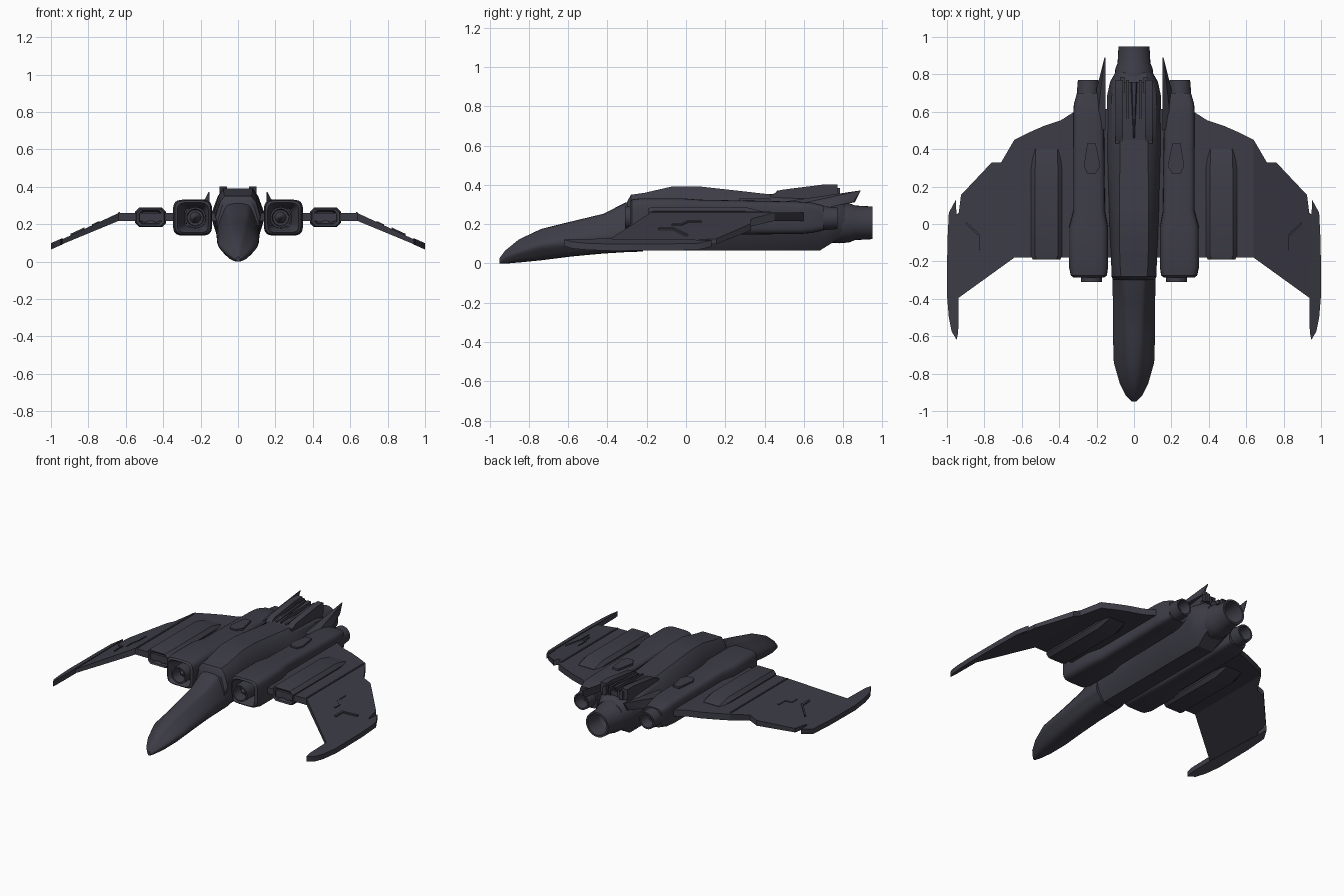
import bpy, bmesh, math
from mathutils import Vector

hull_mat = bpy.data.materials.new("dark_slate_grey")
hull_mat.diffuse_color = (0.047, 0.046, 0.063, 1)


def finish(name, bm, mirror=False):
    bmesh.ops.recalc_face_normals(bm, faces=bm.faces)
    me = bpy.data.meshes.new(name)
    bm.to_mesh(me)
    bm.free()
    ob = bpy.data.objects.new(name, me)
    bpy.context.collection.objects.link(ob)
    me.materials.append(hull_mat)
    if mirror:
        ob.modifiers.new("mirror", 'MIRROR')
    return ob


def loft(name, rings, mirror=False):
    bm = bmesh.new()
    vs = [[bm.verts.new(p) for p in r] for r in rings]
    n = len(rings[0])
    for a, b in zip(vs, vs[1:]):
        for i in range(n):
            bm.faces.new((a[i], a[(i + 1) % n], b[(i + 1) % n], b[i]))
    bm.faces.new(vs[0])
    bm.faces.new(vs[-1])
    return finish(name, bm, mirror)


def lathe(name, cx, cz, prof, mirror=False, n=28):
    rings = [[(cx + r * math.cos(2 * math.pi * i / n), y, cz + r * math.sin(2 * math.pi * i / n))
              for i in range(n)] for y, r in prof]
    return loft(name, rings, mirror)


def box_ring(y, x0, x1, z0, z1, e=0.4, n=28):
    """rounded-square cross-section"""
    out = []
    for i in range(n):
        a = 2 * math.pi * (i + 0.5) / n
        c, s = math.cos(a), math.sin(a)
        out.append(((x0 + x1) / 2 + (x1 - x0) / 2 * math.copysign(abs(c) ** e, c), y,
                    (z0 + z1) / 2 + (z1 - z0) / 2 * math.copysign(abs(s) ** e, s)))
    return out


def chamfer_ring(y, x0, x1, z0, z1, c):
    return [(x, y, z) for x, z in ((x0 + c, z0), (x1 - c, z0), (x1, z0 + c), (x1, z1 - c),
                                   (x1 - c, z1), (x0 + c, z1), (x0, z1 - c), (x0, z0 + c))]


def body_ring(y, zb, kw, w, zm, sw, zs, tw, zt, sub=1):
    """fuselage cross-section: keel, flank, shoulder, top"""
    half = [(kw, zb), ((kw + w) / 2 * 1.12, zb + (zm - zb) * 0.4), (w, zm), (sw, zs), (tw, zt)]
    pts = half + [(-x, z) for x, z in reversed(half)]
    n, out = len(pts), []
    for i in range(n):
        p = [Vector(pts[(i + k) % n]) for k in (-1, 0, 1, 2)]
        for j in range(sub):
            t = j / sub
            q = 0.5 * (2 * p[1] + (p[2] - p[0]) * t + (2 * p[0] - 5 * p[1] + 4 * p[2] - p[3]) * t * t
                       + (3 * p[1] - p[0] - 3 * p[2] + p[3]) * t ** 3)
            out.append((q.x, y, q.y))
    return out


def wing_z(x):
    return 0.238 if x <= 0.64 else 0.238 - 0.44 * (x - 0.64)


def plate(name, outline, lo, hi, zf=wing_z, tip=1.0):
    """plan-view outline given thickness about a height rule, mirrored"""
    bm = bmesh.new()
    def k(x):
        return 1 if x <= 0.64 else 1 + (tip - 1) * (x - 0.64) / 0.36
    a = [bm.verts.new((x, y, zf(x) + lo * k(x))) for x, y in outline]
    b = [bm.verts.new((x, y, zf(x) + hi * k(x))) for x, y in outline]
    n = len(a)
    bm.faces.new(a)
    bm.faces.new(b)
    for i in range(n):
        bm.faces.new((a[i], a[(i + 1) % n], b[(i + 1) % n], b[i]))
    return finish(name, bm, True)


def hull(name, pts, mirror=True):
    bm = bmesh.new()
    for p in pts:
        bm.verts.new(p)
    r = bmesh.ops.convex_hull(bm, input=bm.verts)
    bmesh.ops.delete(bm, geom=[v for v in bm.verts if not v.link_faces], context='VERTS')
    return finish(name, bm, mirror)


def ridge(name, x0, x1, prof, zb):
    return hull(name, [(x, y, z) for x in (x0, x1) for y, zt in prof for z in (zb, zt)])


# nose and cockpit
loft("nose", [body_ring(*s, sub=4) for s in (
    (-0.95, 0.0, .005, .012, .012, .008, .02, .003, .025),
    (-0.92, .001, .015, .042, .035, .025, .055, .01, .065),
    (-0.85, .008, .03, .077, .065, .042, .10, .015, .12),
    (-0.74, .02, .04, .108, .10, .056, .15, .025, .172),
    (-0.58, .04, .045, .113, .12, .062, .19, .03, .212),
    (-0.42, .055, .05, .113, .14, .066, .225, .035, .25),
    (-0.31, .062, .055, .115, .15, .075, .27, .04, .305),
    (-0.22, .065, .055, .115, .15, .08, .29, .04, .32))])

# main fuselage
loft("fuselage", [body_ring(*s) for s in (
    (-0.30, .066, .055, .112, .20, .085, .30, .06, .315),
    (-0.28, .065, .055, .12, .24, .095, .32, .07, .35),
    (-0.21, .065, .055, .122, .25, .10, .335, .075, .36),
    (-0.07, .065, .055, .13, .25, .105, .35, .078, .392),
    (0.07, .065, .055, .135, .25, .108, .35, .078, .392),
    (0.40, .065, .055, .145, .25, .115, .33, .075, .355),
    (0.68, .065, .055, .145, .24, .12, .315, .075, .34),
    (0.76, .115, .065, .128, .23, .105, .305, .07, .33),
    (0.81, .14, .06, .10, .22, .085, .27, .06, .295))])

# main exhaust
lathe("main_nozzle", 0, 0.207, [(.72, .10), (.78, .104), (.83, .10), (.86, .088), (.95, .083),
                                (.95, .07), (.84, .06), (.80, .03)])

# engine nacelles with recessed intake mouths
loft("engine_nacelle", [box_ring(*s) for s in (
    (-0.18, .185, .285, .185, .285), (-0.27, .165, .315, .165, .305), (-0.285, .158, .325, .155, .316),
    (-0.275, .145, .338, .145, .326), (-0.23, .138, .348, .138, .332), (-0.02, .138, .348, .138, .332),
    (0.07, .155, .325, .145, .325), (0.58, .16, .325, .15, .315), (0.64, .163, .322, .155, .31),
    (0.70, .175, .305, .168, .295))], True)
lathe("intake_ring", .228, .235, [(-.15, .058), (-.31, .056), (-.31, .046), (-.24, .042),
                                  (-.24, .03), (-.29, .004)], True)
lathe("engine_nozzle", .245, .23, [(.66, .064), (.71, .06), (.77, .055), (.77, .045), (.70, .038),
                                   (.70, .02), (.73, .004)], True)
plate("nacelle_hatch", [(.205, .43), (.25, .43), (.268, .31), (.25, .27), (.205, .27), (.18, .31)],
      -.01, .012, lambda x: .319)

# wings
plate("inner_wing", [(.09, -.18), (.64, -.18), (.64, .45), (.56, .49), (.48, .525), (.39, .555),
                     (.32, .60), (.09, .62)], -.021, .021)
plate("outer_wing", [(.64, -.18), (.945, -.40), (.965, .04), (.937, .06), (.925, .155), (.76, .33),
                     (.71, .33), (.64, .45)], -.021, .021, tip=.55)
plate("wingtip_blade", [(.937, -.41), (.94, -.58), (.948, -.62), (.975, -.575), (.99, -.50), (1, -.38),
                        (.998, -.1), (.99, .06), (.952, .13), (.948, 0)], -.015, .019)
plate("wing_seam_plate", [(.63, -.175), (.64, -.175), (.64, .43), (.63, .43)], .015, .026)
plate("wing_panel_inner", [(.74, .08), (.75, .08), (.75, .01), (.78, -.02), (.78, -.075), (.77, -.075),
                           (.77, -.027), (.74, 0)], .012, .025, tip=.8)
plate("wing_panel_outer", [(.895, .01), (.895, -.005), (.83, -.065), (.83, -.14), (.82, -.14),
                           (.82, -.06)], .01, .027, tip=.8)

# weapon pods set in the inner wings
loft("wing_pod", [chamfer_ring(*s) for s in (
    (-.13, .415, .52, .205, .265, .012), (-.185, .408, .528, .2, .272, .015),
    (-.19, .395, .542, .19, .282, .02), (-.17, .385, .55, .184, .288, .022),
    (.30, .385, .55, .184, .288, .022), (.40, .40, .535, .215, .262, .01))], True)
for i, x in enumerate((.438, .497)):
    lathe("pod_barrel_%d" % (i + 1), x, .235, [(-.12, .026), (-.18, .025), (-.18, .018), (-.14, .014)],
          True, 16)

# canted tail fins
hull("tail_fin", [(.153, .50, .315), (.153, .89, .372), (.158, .89, .372), (.158, .86, .312),
                  (.168, .85, .312), (.20, .72, .285), (.153, .60, .28), (.2, .52, .29)])

# dorsal exhaust deck
ridge("dorsal_deck", 0, .10, [(.43, .35), (.52, .362), (.76, .362)], .31)
ridge("dorsal_rail", .058, .10, [(.44, .352), (.48, .374), (.70, .402), (.77, .402)], .33)
ridge("dorsal_rail_end", .05, .075, [(.70, .38), (.785, .385)], .33)
ridge("dorsal_inner_strip", .028, .042, [(.46, .36), (.70, .384), (.77, .384)], .33)
hull("dorsal_spine", [(0, .46, .37), (.004, .46, .36), (.018, .76, .36), (.012, .76, .392),
                      (0, .76, .392), (0, .46, .34), (.018, .76, .34)])

# smooth shading with crisp edges
bpy.ops.object.select_all(action='SELECT')
bpy.context.view_layer.objects.active = bpy.data.objects["fuselage"]
bpy.ops.object.shade_smooth_by_angle(angle=math.radians(30))
